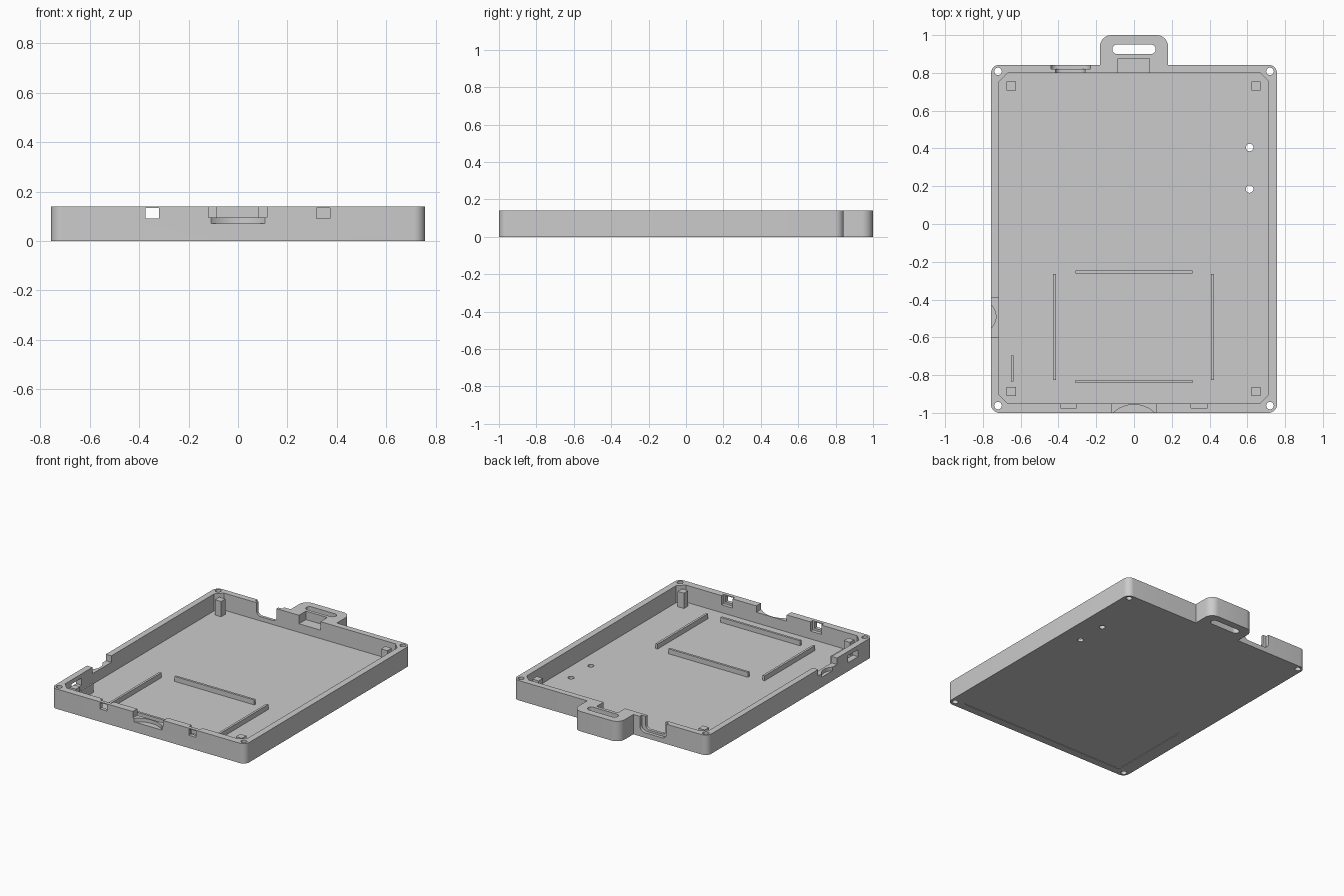
import bpy, bmesh
from math import sin, cos, pi

if "Cube" in bpy.data.objects:
    bpy.data.objects.remove(bpy.data.objects["Cube"], do_unlink=True)

grey = bpy.data.materials.new("light_grey_plastic")
grey.use_nodes = True
COLOUR = (0.6, 0.6, 0.6, 1)
grey.diffuse_color = COLOUR
grey.node_tree.nodes["Principled BSDF"].inputs["Base Color"].default_value = COLOUR

WALL_TOP, FLOOR = 0.14, 0.02
ABOVE, BELOW = 0.2, -0.1


def rounded(x0, x1, y0, y1, r=0, steps=8):
    """Rectangle outline; steps=1 gives chamfered corners."""
    if r == 0:
        return [(x0, y0), (x1, y0), (x1, y1), (x0, y1)]
    pts = []
    corners = [(x1 - r, y1 - r), (x0 + r, y1 - r), (x0 + r, y0 + r), (x1 - r, y0 + r)]
    for i, (cx, cy) in enumerate(corners):
        for k in range(steps + 1):
            a = (i + k / steps) * pi / 2
            pts.append((cx + r * cos(a), cy + r * sin(a)))
    return pts


def disc(cx, cy, r, n=32):
    return [(cx + r * cos(2 * pi * k / n), cy + r * sin(2 * pi * k / n)) for k in range(n)]


def prism(name, outline, lo, hi, axis="z"):
    """Extrude an outline along z, or an (x, z) outline along y."""
    bm = bmesh.new()
    place = (lambda u, v: (u, v, lo)) if axis == "z" else (lambda u, v: (u, lo, v))
    face = bm.faces.new([bm.verts.new(place(u, v)) for u, v in outline])
    new = bmesh.ops.extrude_face_region(bm, geom=[face])["geom"]
    shift = (0, 0, hi - lo) if axis == "z" else (0, hi - lo, 0)
    bmesh.ops.translate(bm, vec=shift, verts=[v for v in new if isinstance(v, bmesh.types.BMVert)])
    bmesh.ops.recalc_face_normals(bm, faces=bm.faces)
    mesh = bpy.data.meshes.new(name)
    bm.to_mesh(mesh)
    bm.free()
    mesh.materials.append(grey)
    obj = bpy.data.objects.new(name, mesh)
    bpy.context.collection.objects.link(obj)
    return obj


def box(name, x0, x1, y0, y1, z0, z1):
    return prism(name, rounded(x0, x1, y0, y1), z0, z1)


def combine(target, tool, operation="DIFFERENCE"):
    mod = target.modifiers.new("shape", "BOOLEAN")
    mod.object, mod.operation, mod.solver = tool, operation, "EXACT"
    bpy.context.view_layer.objects.active = target
    bpy.ops.object.modifier_apply(modifier=mod.name)
    bpy.data.objects.remove(tool, do_unlink=True)


# Tray body with strap tab
tray = prism("tray", rounded(-0.757, 0.757, -1, 0.843, 0.045), 0, WALL_TOP)
tab = prism("strap_tab", rounded(-0.18, 0.18, 0.7, 1, 0.06), 0, WALL_TOP)
combine(tray, tab, "UNION")


def cut(outline, lo, hi, axis="z"):
    combine(tray, prism("cutter", outline, lo, hi, axis))


# Main cavity with chamfered corners
cut(rounded(-0.714, 0.712, -0.95, 0.8, 0.045, 1), FLOOR, ABOVE)

# Strap slot and pocket behind it
cut(rounded(-0.115, 0.115, 0.9, 0.95, 0.0249), BELOW, ABOVE)
cut(rounded(-0.085, 0.082, 0.75, 0.877), 0.08, ABOVE)

# Screw holes in the corners, and two small holes in the floor
for x in (-0.72, 0.72):
    for y in (-0.962, 0.808):
        cut(disc(x, y, 0.02, 24), BELOW, ABOVE)
for y in (0.185, 0.405):
    cut(disc(0.612, y, 0.02, 24), BELOW, ABOVE)

# Front notch and left-hand notch, each with a finger scoop
cut(rounded(-0.12, 0.117, -1.1, -0.9), 0.095, ABOVE)
cut(disc(0, -1.113, 0.157, 64), 0.07, ABOVE)
cut(rounded(-0.9, -0.69, -0.6, -0.39), 0.095, ABOVE)
cut(disc(-0.817, -0.49, 0.086, 48), 0.07, ABOVE)

# Latch windows with wider recesses inside the front wall
for x in (-0.347, 0.345):
    cut(rounded(x - 0.043, x + 0.043, -0.975, -0.93), 0.075, ABOVE)
    cut(rounded(x - 0.028, x + 0.028, 0.09, 0.134), -1.1, -0.93, "y")

# Stepped cable opening in the back wall
cut(rounded(-0.44, -0.23, 0.035, 0.3, 0.04), 0.82, 0.9, "y")
cut(rounded(-0.415, -0.26, 0.05, 0.3, 0.03), 0.75, 0.9, "y")

# Switch slot in the side wall and label recess underneath
cut(rounded(-0.9, -0.69, -0.835, -0.72), 0.06, 0.11)
cut(rounded(-0.665, 0.665, -0.945, -0.315, 0.03), BELOW, 0.004)

# Support posts
for side, x in (("right", -0.65), ("left", 0.645)):
    for end, y in (("front", -0.887), ("back", 0.73)):
        box(f"post_{end}_{side}", x - 0.024, x + 0.024, y - 0.024, y + 0.024, 0.01, 0.128)

# Low ribs around the battery bay, and the switch fin
for name, y in (("front", -0.835), ("back", -0.255)):
    box("rib_" + name, -0.31, 0.31, y - 0.008, y + 0.008, 0.01, 0.055)
for name, x in (("right", -0.42), ("left", 0.415)):
    box("rib_" + name, x - 0.008, x + 0.008, -0.825, -0.265, 0.01, 0.055)
box("switch_fin", -0.651, -0.639, -0.835, -0.695, 0.01, 0.085)

# Smooth the rounded corners, keep hard edges sharp
for obj in bpy.context.selected_objects:
    obj.select_set(False)
tray.select_set(True)
bpy.context.view_layer.objects.active = tray
bpy.ops.object.shade_smooth_by_angle(angle=pi / 6)
